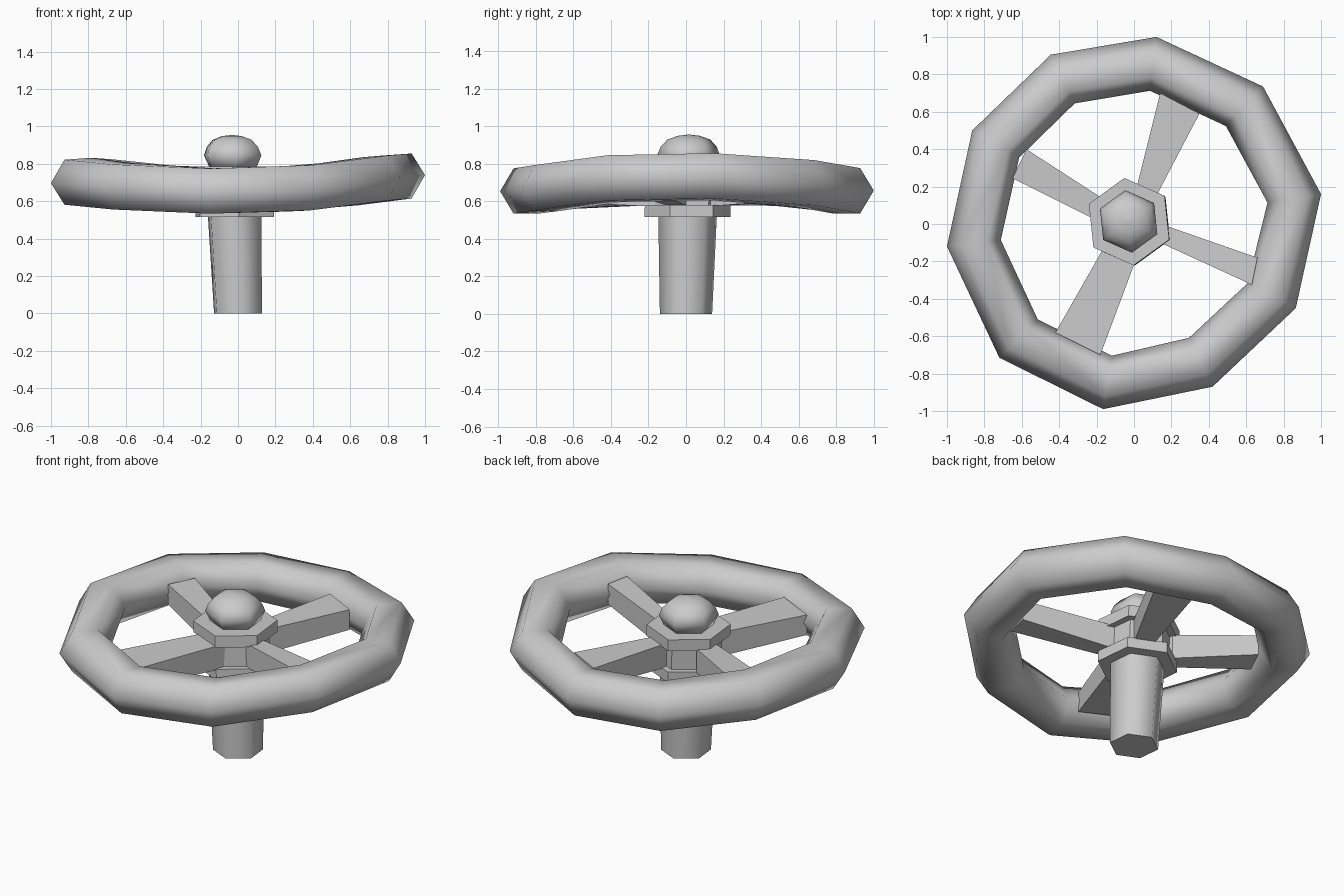
import bpy, bmesh
from math import radians, cos, sin, pi
from mathutils import Vector

if "Cube" in bpy.data.objects:
    bpy.data.objects.remove(bpy.data.objects["Cube"])


def make(name, verts, faces, smooth=None):
    me = bpy.data.meshes.new(name)
    me.from_pydata([tuple(v) for v in verts], [], faces)
    bm = bmesh.new()
    bm.from_mesh(me)
    bmesh.ops.recalc_face_normals(bm, faces=bm.faces)
    bm.to_mesh(me)
    bm.free()
    ob = bpy.data.objects.new(name, me)
    bpy.context.collection.objects.link(ob)
    if smooth:
        bpy.ops.object.select_all(action='DESELECT')
        ob.select_set(True)
        bpy.context.view_layer.objects.active = ob
        bpy.ops.object.shade_smooth_by_angle(angle=radians(smooth))
    return ob


def hex_lathe(name, profile, smooth=None):
    """Six-sided stack of (radius, z) rings on the slightly leaning axis."""
    verts, faces, n = [], [], 6
    for r, z in profile:
        for k in range(n):
            a = radians(96 + 60 * k)
            verts.append((-0.034 * z + r * cos(a), 0.016 * z + r * sin(a), z))
    for i in range(len(profile) - 1):
        for k in range(n):
            a, b = i * n + k, i * n + (k + 1) % n
            faces.append((a, b, b + n, a + n))
    faces.append(tuple(range(n)))
    faces.append(tuple(range(len(verts) - n, len(verts))))
    return make(name, verts, faces, smooth)


# Rim: ten irregular stations (outer x, outer y, centre z), hexagonal tube
stations = [(0.12, 1.0, 0.655), (0.69, 0.735, 0.695), (1.0, 0.16, 0.73),
            (0.865, -0.45, 0.72), (0.42, -0.87, 0.67), (-0.165, -0.99, 0.655),
            (-0.72, -0.715, 0.68), (-1.0, -0.12, 0.707), (-0.865, 0.5, 0.70),
            (-0.445, 0.905, 0.668)]
verts, faces = [], []
R = 0.145
for x, y, z in stations:
    outer = Vector((x, y, 0))
    d = outer.normalized()
    c = outer - d * R
    for k in range(6):
        a = k * pi / 3
        p = c + d * (R * cos(a))
        verts.append((p.x, p.y, z + 0.139 * sin(a) + 0.01 * x * cos(a)))
for i in range(10):
    j = (i + 1) % 10
    for k in range(6):
        m = (k + 1) % 6
        faces.append((i * 6 + k, i * 6 + m, j * 6 + m, j * 6 + k))
make("wheel_rim", verts, faces, 80)

# Shaft and hub
hex_lathe("shaft", [(0.14, 0), (0.157, 0.53)], 65)
hex_lathe("lower_flange", [(0.23, 0.515), (0.23, 0.58)])
hex_lathe("hub_core", [(0.19, 0.57), (0.19, 0.73)])
hex_lathe("top_plate", [(0.235, 0.715), (0.235, 0.785)])

# Rounded cap
hex_lathe("hub_cap", [(0.135, 0.775), (0.168, 0.845), (0.15, 0.89),
                      (0.115, 0.928), (0.06, 0.948), (0.001, 0.955)], 70)

# Spokes: hub corner pair, rim corner pair, rim centre z
spokes = {
    "back_spoke": ((0.02, 0.22), (0.13, 0.17), (0.14, 0.70), (0.35, 0.59), 0.67),
    "right_spoke": ((0.19, -0.016), (0.19, -0.123), (0.66, -0.18), (0.63, -0.325), 0.715),
    "front_spoke": ((-0.01, -0.245), (-0.175, -0.15), (-0.18, -0.70), (-0.42, -0.58), 0.66),
    "left_spoke": ((-0.235, 0.037), (-0.235, 0.18), (-0.65, 0.245), (-0.575, 0.40), 0.69),
}
for name, (h0, h1, r0, r1, zr) in spokes.items():
    # run the inner end into the hub core along each edge
    h0, h1, r0, r1 = (Vector(p) for p in (h0, h1, r0, r1))
    h0, h1 = h0 - (r0 - h0) * 0.2, h1 - (r1 - h1) * 0.2
    verts = []
    for p, q, zc, hh in ((h0, h1, 0.645, 0.075), (r0, r1, zr, 0.062)):
        verts += [(p.x, p.y, zc - hh), (q.x, q.y, zc - hh),
                  (q.x, q.y, zc + hh), (p.x, p.y, zc + hh)]
    sides = [(k, (k + 1) % 4, (k + 1) % 4 + 4, k + 4) for k in range(4)]
    make(name, verts, [(0, 1, 2, 3), (4, 5, 6, 7)] + sides)
